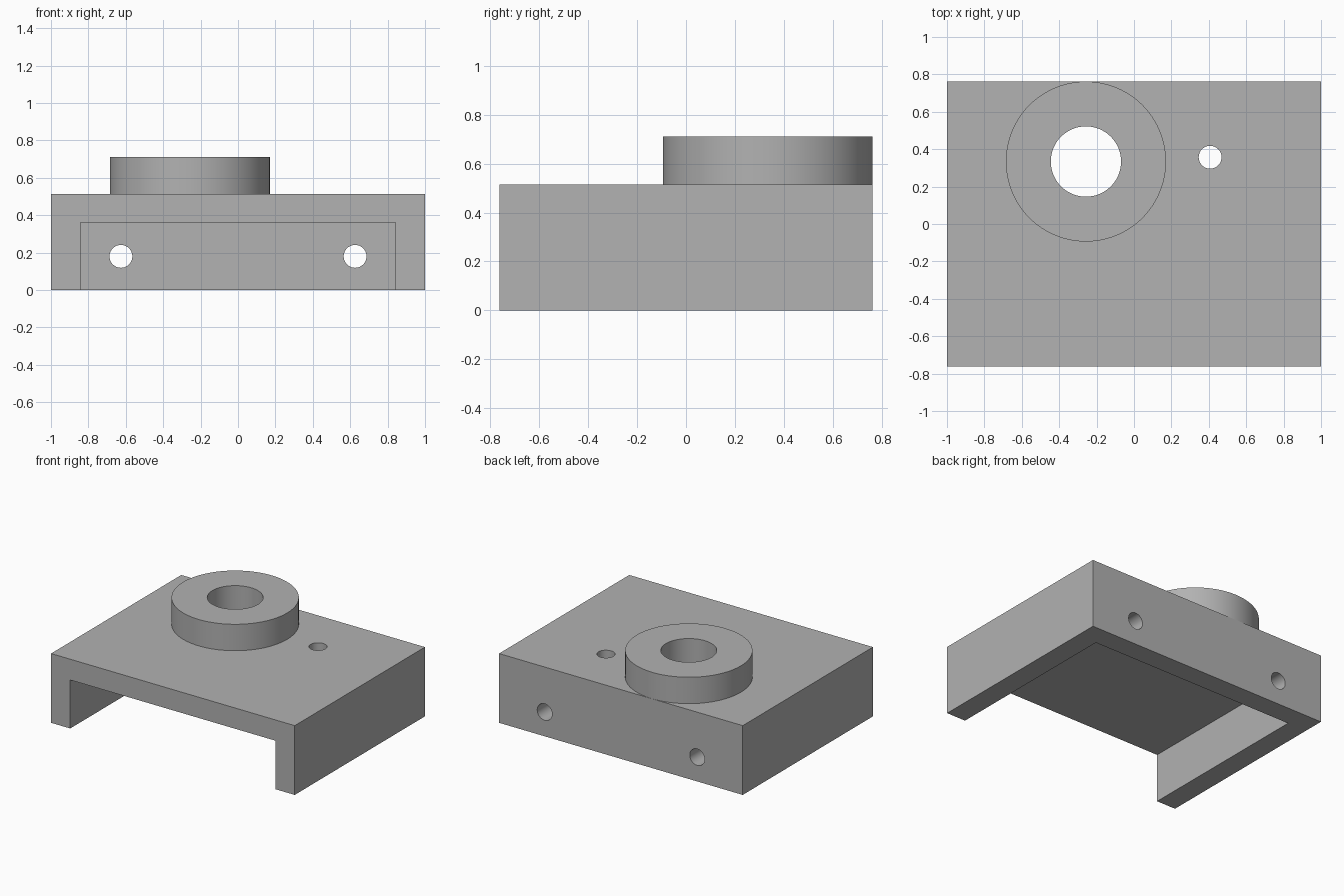
import bpy
import math

if "Cube" in bpy.data.objects:
    bpy.data.objects.remove(bpy.data.objects["Cube"], do_unlink=True)

WIDTH, DEPTH, HEIGHT, TOP = 2.0, 1.526, 0.514, 0.71
WALL, CEILING = 0.157, 0.36
BOSS = (-0.257, 0.334)

grey = bpy.data.materials.new("plain_grey")
grey.use_nodes = True
colour = (0.445, 0.445, 0.445, 1)
grey.diffuse_color = colour
grey.node_tree.nodes["Principled BSDF"].inputs["Base Color"].default_value = colour


def box(name, low, high):
    centre = [(a + b) / 2 for a, b in zip(low, high)]
    bpy.ops.mesh.primitive_cube_add(size=1, location=centre)
    ob = bpy.context.object
    ob.name = name
    ob.scale = [b - a for a, b in zip(low, high)]
    bpy.ops.object.transform_apply(location=True, rotation=True, scale=True)
    ob.data.materials.append(grey)
    return ob


def cylinder(name, radius, length, centre, along_y=False, sides=64):
    tilt = math.pi / 2 if along_y else 0
    bpy.ops.mesh.primitive_cylinder_add(vertices=sides, radius=radius, depth=length,
                                        location=centre, rotation=(tilt, 0, 0))
    ob = bpy.context.object
    ob.name = name
    bpy.ops.object.transform_apply(location=True, rotation=True, scale=True)
    ob.data.materials.append(grey)
    return ob


def combine(body, tool, operation):
    # Apply a boolean, then discard the helper
    tool.hide_render = True
    mod = body.modifiers.new(tool.name, 'BOOLEAN')
    mod.operation, mod.solver, mod.object = operation, 'EXACT', tool
    bpy.context.view_layer.objects.active = body
    bpy.ops.object.modifier_apply(modifier=mod.name)
    bpy.data.objects.remove(tool, do_unlink=True)


# Block with a pocket open to the front and below
x, y = WIDTH / 2, DEPTH / 2
bracket = box("bracket", (-x, -y, 0), (x, y, HEIGHT))
pocket = box("pocket", (WALL - x, -y - 0.2, -0.2), (x - WALL, y - WALL, CEILING))
combine(bracket, pocket, 'DIFFERENCE')

# Round boss, rooted inside the top plate
boss_base = HEIGHT - 0.06
boss = cylinder("boss", 0.428, TOP - boss_base, (*BOSS, (TOP + boss_base) / 2), sides=96)
combine(bracket, boss, 'UNION')

# Boss bore and small hole through the top plate
combine(bracket, cylinder("bore", 0.188, 1, (*BOSS, 0.6)), 'DIFFERENCE')
combine(bracket, cylinder("top_hole", 0.061, 1, (0.407, 0.357, 0.6)), 'DIFFERENCE')

# Mirrored pair of holes through the back wall
for side in (-1, 1):
    hole = cylinder("back_hole", 0.061, 0.6, (side * 0.626, y, 0.18), along_y=True)
    combine(bracket, hole, 'DIFFERENCE')

# Smooth round walls, crisp edges
bpy.ops.object.select_all(action='DESELECT')
bracket.select_set(True)
bpy.context.view_layer.objects.active = bracket
bpy.ops.object.shade_smooth_by_angle(angle=math.radians(30))
